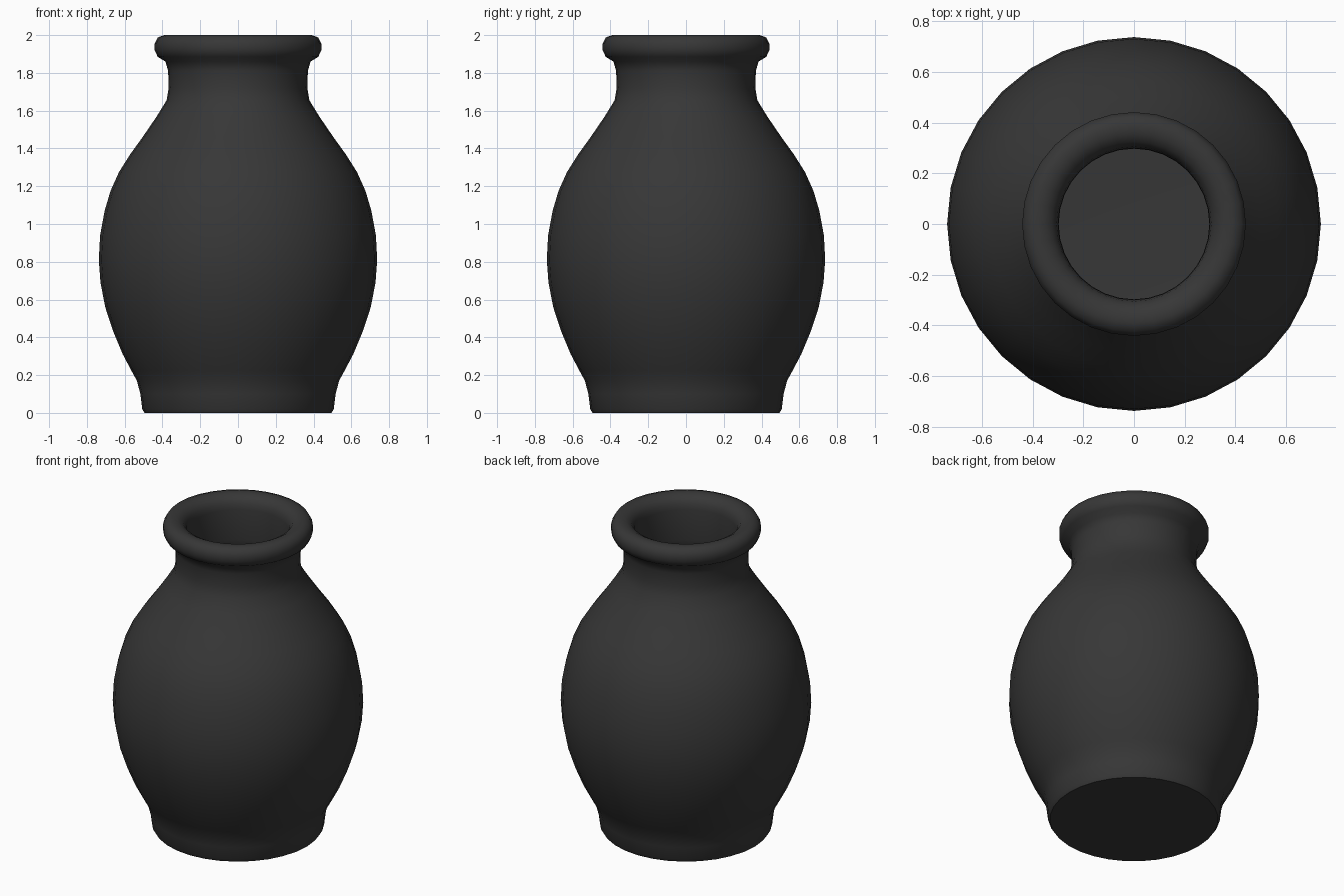
import bpy, bmesh, math

if "Cube" in bpy.data.objects:
    bpy.data.objects.remove(bpy.data.objects["Cube"])

SIDES = 32

# one dark clay colour
mat = bpy.data.materials.new("charcoal clay")
mat.diffuse_color = (0.038, 0.038, 0.038, 1.0)
mat.use_nodes = True
mat.node_tree.nodes["Principled BSDF"].inputs["Base Color"].default_value = mat.diffuse_color

# (radius, height) from the base centre, up the outside, over the lip, down inside
foot = [(0.0, 0.0), (0.495, 0.0), (0.507, 0.02), (0.517, 0.10), (0.535, 0.17)]
body = [(0.565, 0.225), (0.61, 0.31), (0.66, 0.43), (0.703, 0.56), (0.728, 0.69),
        (0.737, 0.81), (0.73, 0.94), (0.706, 1.07), (0.675, 1.175), (0.63, 1.275),
        (0.57, 1.37), (0.505, 1.46), (0.43, 1.57)]
neck = [(0.378, 1.655), (0.367, 1.72), (0.37, 1.81), (0.384, 1.86)]
lip = [(0.425, 1.885), (0.441, 1.92), (0.441, 1.955), (0.424, 1.988), (0.39, 2.0),
       (0.355, 1.996), (0.325, 1.98), (0.305, 1.95), (0.299, 1.915)]
# inner wall follows the outside at an even thickness, closed by a flat floor
WALL = 0.07
inside = [(r - WALL, z) for r, z in reversed(body[1::2] + neck[:2])]
floor = [(0.47, 0.13), (0.0, 0.10)]
profile = foot + body + neck + lip + inside + floor

# spin the profile round z
bm = bmesh.new()
verts = [bm.verts.new((r, 0, z)) for r, z in profile]
edges = [bm.edges.new(pair) for pair in zip(verts, verts[1:])]
bmesh.ops.spin(bm, geom=verts + edges, cent=(0, 0, 0), axis=(0, 0, 1),
               angle=2 * math.pi, steps=SIDES, use_duplicate=False)
bmesh.ops.remove_doubles(bm, verts=bm.verts, dist=0.0005)
bmesh.ops.recalc_face_normals(bm, faces=bm.faces)

mesh = bpy.data.meshes.new("vase")
bm.to_mesh(mesh)
bm.free()
mesh.materials.append(mat)
vase = bpy.data.objects.new("vase", mesh)
bpy.context.collection.objects.link(vase)

# smooth clay with a crisp bottom edge
bpy.context.view_layer.objects.active = vase
vase.select_set(True)
bpy.ops.object.shade_smooth_by_angle(angle=math.radians(50))
